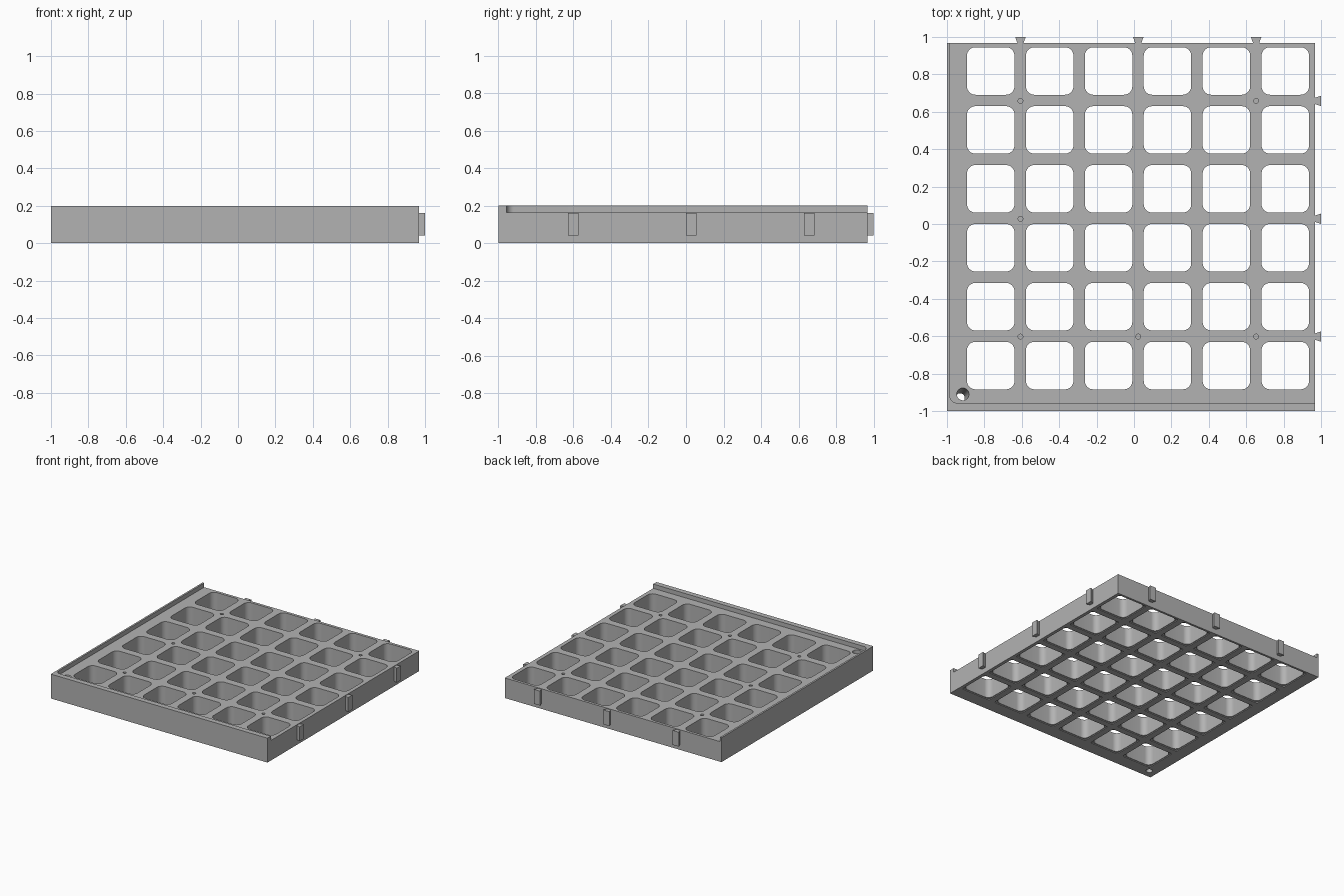
import bpy, bmesh, math

if "Cube" in bpy.data.objects:
    bpy.data.objects.remove(bpy.data.objects["Cube"])

DECK, TOP = 0.165, 0.2
LOW, HIGH = -1.0, 0.968
PITCH = 0.315
CELL_X, CELL_Y = -0.766, -0.757
KEYS_X = [-0.607, 0.023, 0.653]
KEYS_Y = [-0.602, 0.028, 0.658]

grey = bpy.data.materials.new("grey plastic")
grey.diffuse_color = (0.45, 0.45, 0.45, 1)
grey.use_nodes = True
grey.node_tree.nodes["Principled BSDF"].inputs["Base Color"].default_value = grey.diffuse_color


def rounded_rect(cx, cy, half, r, seg=8):
    """Counter-clockwise outline of a rounded square."""
    pts = []
    for q, (sx, sy) in enumerate([(1, 1), (-1, 1), (-1, -1), (1, -1)]):
        for i in range(seg + 1):
            a = math.pi / 2 * (q + i / seg)
            pts.append((cx + sx * (half - r) + r * math.cos(a),
                        cy + sy * (half - r) + r * math.sin(a)))
    return pts


def circle(cx, cy, r, n=24):
    return [(cx + r * math.cos(2 * math.pi * i / n),
             cy + r * math.sin(2 * math.pi * i / n)) for i in range(n)]


def loft(bm, sections):
    """Closed solid through (outline, z) sections, bottom to top."""
    rings = [[bm.verts.new((x, y, z)) for x, y in pts] for pts, z in sections]
    n = len(rings[0])
    for a, b in zip(rings, rings[1:]):
        for i in range(n):
            j = (i + 1) % n
            bm.faces.new((a[i], a[j], b[j], b[i]))
    bm.faces.new(rings[0][::-1])
    bm.faces.new(rings[-1])


def make(name, bm):
    bmesh.ops.recalc_face_normals(bm, faces=bm.faces[:])
    me = bpy.data.meshes.new(name)
    bm.to_mesh(me)
    bm.free()
    me.materials.append(grey)
    ob = bpy.data.objects.new(name, me)
    bpy.context.collection.objects.link(ob)
    return ob


def cut(target, cutter):
    mod = target.modifiers.new("cut", 'BOOLEAN')
    mod.operation, mod.solver, mod.object = 'DIFFERENCE', 'EXACT', cutter
    bpy.context.view_layer.objects.active = target
    bpy.ops.object.modifier_apply(modifier=mod.name)
    bpy.data.objects.remove(cutter)


# Solid tray block
bm = bmesh.new()
square = [(LOW, LOW), (HIGH, LOW), (HIGH, HIGH), (LOW, HIGH)]
loft(bm, [(square, 0), (square, TOP)])
tray = make("grid_tray", bm)

# Recess the deck, leaving a rim on the left and front with a rounded corner
bm = bmesh.new()
x0, y0, r = -0.985, -0.957, 0.04
corner = [(x0 + r - r * math.cos(a), y0 + r - r * math.sin(a))
          for a in [math.pi / 2 * i / 8 for i in range(9)]]
recess = corner + [(1.2, y0), (1.2, 1.2), (x0, 1.2)]
loft(bm, [(recess, DECK), (recess, 0.3)])
cut(tray, make("deck_recess_cutter", bm))

# Grid openings with a slightly wider square lip underneath
bm = bmesh.new()
for i in range(6):
    for j in range(6):
        cx, cy = CELL_X + i * PITCH, CELL_Y + j * PITCH
        lip = rounded_rect(cx, cy, 0.132, 0.012)
        hole = rounded_rect(cx, cy, 0.127, 0.045)
        loft(bm, [(lip, -0.05), (lip, 0.006), (hole, 0.008), (hole, 0.3)])

# Shallow peg sockets at some bar crossings
for x, y in [(0, 0), (1, 0), (2, 0), (0, 1), (0, 2), (2, 2)]:
    pin = circle(KEYS_X[x], KEYS_Y[y], 0.013)
    loft(bm, [(pin, 0.11), (pin, 0.3)])

# Slanted drain hole in the front left corner
low, high = circle(-0.93, -0.93, 0.025), circle(-0.915, -0.91, 0.033)
loft(bm, [(low, -0.05), (low, 0.0), (high, DECK), (high, 0.3)])
cut(tray, make("opening_cutter", bm))

# Dovetail keys on the back and right sides
for k in range(3):
    tail = [(-0.015, -0.005), (0.015, -0.005), (0.028, 0.032), (-0.028, 0.032)]
    for side in ("back", "right"):
        if side == "back":
            pts = [(KEYS_X[k] + u, HIGH + v) for u, v in tail]
        else:
            pts = [(HIGH + v, KEYS_Y[k] + u) for u, v in tail]
        bm = bmesh.new()
        loft(bm, [(pts, 0.042), (pts, 0.16)])
        make(f"{side}_key_{k + 1}", bm)

# Smooth the rounded corners, keep hard edges
bpy.ops.object.select_all(action='DESELECT')
tray.select_set(True)
bpy.context.view_layer.objects.active = tray
bpy.ops.object.shade_smooth_by_angle(angle=math.radians(30))
